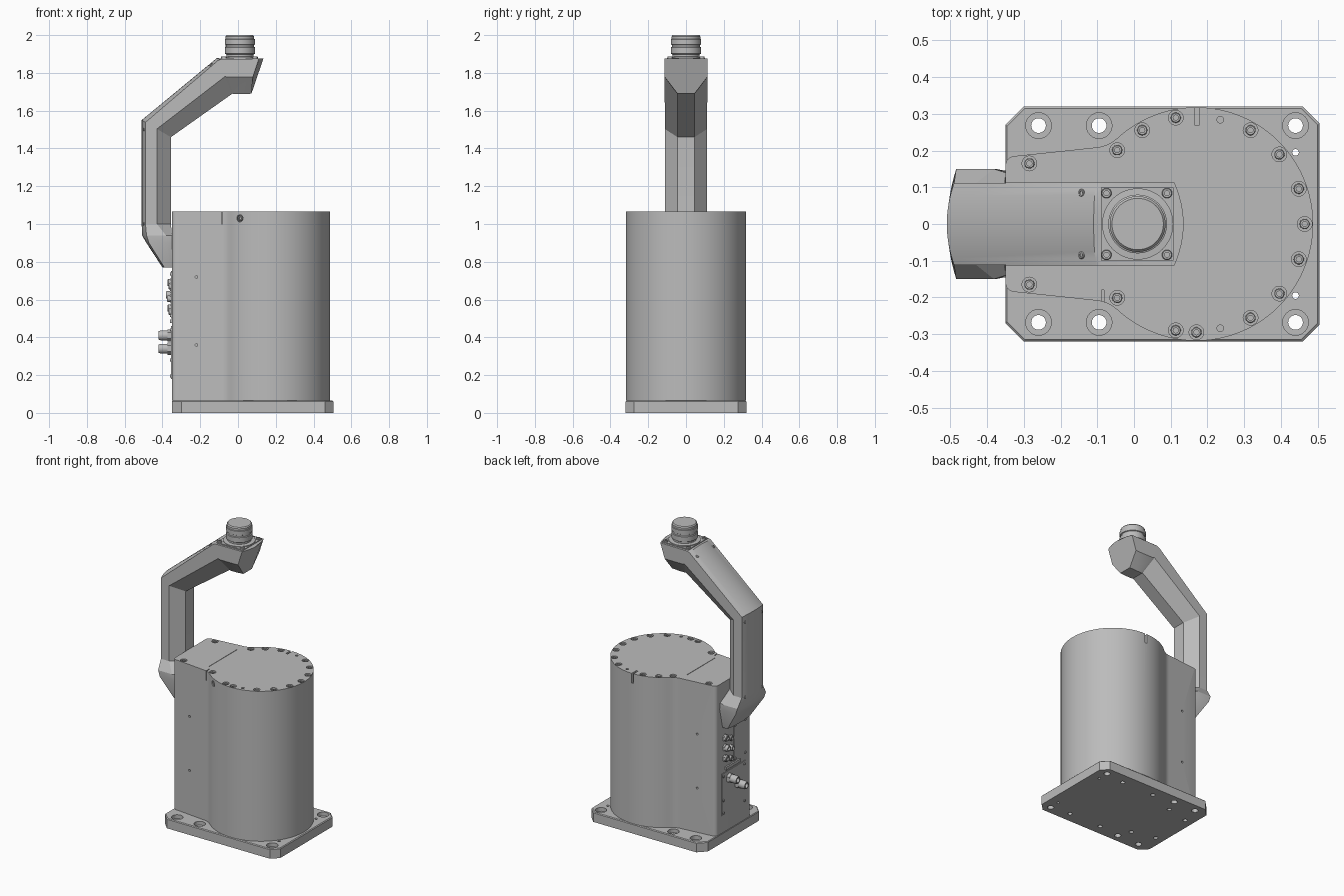
import bpy, bmesh, math
from mathutils import Vector

if "Cube" in bpy.data.objects:
    bpy.data.objects.remove(bpy.data.objects["Cube"])

grey = bpy.data.materials.new("machine_grey")
grey.use_nodes = True
GREY = (0.5, 0.5, 0.5, 1)
grey.diffuse_color = GREY
grey.node_tree.nodes["Principled BSDF"].inputs["Base Color"].default_value = GREY

X, Y, Z = Vector((1, 0, 0)), Vector((0, 1, 0)), Vector((0, 0, 1))


def finish(name, bm, smooth=True):
    bmesh.ops.recalc_face_normals(bm, faces=bm.faces)
    mesh = bpy.data.meshes.new(name)
    bm.to_mesh(mesh)
    bm.free()
    mesh.materials.append(grey)
    ob = bpy.data.objects.new(name, mesh)
    bpy.context.collection.objects.link(ob)
    if smooth:
        shade(ob)
    return ob


def select(ob):
    bpy.ops.object.select_all(action="DESELECT")
    ob.select_set(True)
    bpy.context.view_layer.objects.active = ob


def shade(ob):
    select(ob)
    bpy.ops.object.shade_smooth_by_angle(angle=math.radians(28))


def loft(bm, rings, close_ends=True):
    """Skin a list of closed rings of points."""
    rows = [[bm.verts.new(p) for p in ring] for ring in rings]
    n = len(rows[0])
    for a, b in zip(rows, rows[1:]):
        for i in range(n):
            j = (i + 1) % n
            bm.faces.new((a[i], a[j], b[j], b[i]))
    if close_ends:
        bm.faces.new(rows[0])
        bm.faces.new(rows[-1])


def prism(bm, outline, z0, z1):
    loft(bm, [[(x, y, z) for x, y in outline] for z in (z0, z1)])


def box(bm, x0, x1, y0, y1, z0, z1):
    prism(bm, [(x0, y0), (x1, y0), (x1, y1), (x0, y1)], z0, z1)


def lathe(bm, profile, origin, axis=Z, seg=24):
    """Turn (radius, height) pairs about an axis through origin."""
    turn = Z.rotation_difference(axis)
    loft(bm, [[Vector(origin) + turn @ Vector((r * math.cos(t), r * math.sin(t), h))
               for t in (2 * math.pi * i / seg for i in range(seg))] for r, h in profile])


def drill(bm, origin, axis, r, depth):
    lathe(bm, [(r, -depth), (r, 0.02)], origin, axis)


def screw(bm, origin, axis=Z, r=0.014):
    """Cap screw with a socket, its top at origin."""
    lathe(bm, [(r, -0.02), (r, -0.002), (r * 0.85, 0), (r * 0.5, 0), (r * 0.5, -0.008)], origin, axis, 18)


def cut(ob, bm):
    tool = finish("cutter", bm, False)
    tool.hide_render = True
    mod = ob.modifiers.new("cut", "BOOLEAN")
    mod.operation, mod.solver, mod.object, mod.use_self = "DIFFERENCE", "EXACT", tool, True
    select(ob)
    bpy.ops.object.modifier_apply(modifier="cut")
    bpy.data.objects.remove(tool)
    shade(ob)


def mirrored(half):
    return half + [(x, -y) for x, y in reversed(half)]


# Base plate with chamfered corners and counterbored mounting holes
BASE, TOP, CX, R = 0.065, 1.065, 0.17, 0.318
bm = bmesh.new()
plate = mirrored([(0.505, 0.275), (0.46, 0.32), (-0.30, 0.32), (-0.35, 0.27)])
loft(bm, [[(x, y, 0) for x, y in plate], [(x, y, BASE - 0.005) for x, y in plate],
          [(x * 0.99, y * 0.985, BASE) for x, y in plate]])
base = finish("base_plate", bm)
through, bores = bmesh.new(), bmesh.new()
for s in (1, -1):
    for x in (-0.26, -0.095, 0.44):
        drill(through, (x, s * 0.268, BASE), Z, 0.02, 0.1)
        drill(bores, (x, s * 0.268, BASE), Z, 0.035, 0.025)
    drill(through, (0.44, s * 0.195, BASE), Z, 0.009, 0.1)
    for x, y in ((-0.29, 0.14), (-0.13, 0.18), (0.06, 0.25), (0.3, 0.25)):
        drill(bores, (x, s * y, 0), -Z, 0.014, 0.03)
cut(base, through)
cut(base, bores)

# Body: drum blended into a tapered rear housing
def arc(cx, cy, r, a0, a1, n):
    return [(cx + r * math.cos(math.radians(a0 + (a1 - a0) * i / n)),
             cy + r * math.sin(math.radians(a0 + (a1 - a0) * i / n))) for i in range(n + 1)]

half = arc(CX, 0, R, 1, 132.6, 48) + arc(-0.113, 0.308, 0.1, -50, -86, 8)
half += arc(-0.325, 0.16, 0.025, 95, 180, 6)
bm = bmesh.new()
prism(bm, mirrored(half), BASE, TOP)
body = finish("body", bm)

# Lid screws, seams and pry slots
spots = [(CX + 0.295 * math.cos(math.radians(a)), 0.295 * math.sin(math.radians(a)))
         for a in (0, 19, -19, 40, -40, 60, -60, 101, -101, -90, 120, 137, -137)]
spots += [(-0.285, 0.165), (-0.285, -0.165)]
holes, screws = bmesh.new(), bmesh.new()
for x, y in spots:
    drill(holes, (x, y, TOP), Z, 0.02, 0.022)
    screw(screws, (x, y, TOP - 0.004))
for s in (1, -1):
    drill(holes, (0.235, s * 0.284, TOP), Z, 0.009, 0.03)
    for z in (0.36, 0.72):
        drill(holes, (-0.22, s * 0.197, z), s * Y, 0.007, 0.02)
drill(holes, (0.01, -0.274, 1.03), Vector((-0.5, -0.86, 0)), 0.019, 0.02)
screw(screws, (0.01, -0.274, 1.03), Vector((-0.5, -0.86, 0)))
cut(body, holes)
slots = bmesh.new()
box(slots, 0.165, 0.178, 0.27, 0.35, 1.0, TOP + 0.02)
box(slots, -0.088, -0.082, -0.25, -0.18, 1.0, TOP + 0.02)
box(slots, -0.11, -0.107, -0.15, 0.15, TOP - 0.004, TOP + 0.02)
cut(body, slots)
finish("lid_screws", screws)

# Cable arm: flared foot, vertical run, sloping run and head
def section(outer, inner, w, flat, bow, knee, tip=0.0):
    """Ring with a bowed outer side and a chamfered inner side."""
    pts = [(bow * (i / 6) ** 2, w * i / 6) for i in range(7)] + [(knee, w), (1, flat)]
    pts = [(f, y) for f, y in pts] + [(f, -y) for f, y in reversed(pts[1:])]
    o, i = Vector((outer[0], 0, outer[1])), Vector((inner[0], 0, inner[1]))
    return [o.lerp(i, f) + Y * y + X * tip * (1 - (y / w) ** 2) for f, y in pts]

bm = bmesh.new()
loft(bm, [
    section((-0.40, 0.77), (-0.35, 0.77), 0.12, 0.115, 0.2, 0.8),
    section((-0.485, 0.90), (-0.35, 0.90), 0.15, 0.145, 0.1, 0.8),
    section((-0.508, 0.94), (-0.35, 0.94), 0.15, 0.14, 0.15, 0.8),
    section((-0.51, 1.0), (-0.355, 1.0), 0.112, 0.045, 0.13, 0.52),
    section((-0.51, 1.55), (-0.355, 1.46), 0.112, 0.045, 0.13, 0.52),
    section((-0.11, 1.88), (-0.03, 1.69), 0.113, 0.045, 0.07, 0.52),
    section((-0.09, 1.875), (-0.02, 1.687), 0.113, 0.045, 0.01, 0.52),
    section((0.09, 1.875), (0.02, 1.687), 0.113, 0.045, 0.0, 0.52),
    section((0.11, 1.875), (0.05, 1.69), 0.113, 0.045, 0.0, 0.52, 0.025)])
finish("cable_arm", bm)

# Arm cover screws
bm = bmesh.new()
for s in (1, -1):
    screw(bm, (-0.145, s * 0.085, 1.845), Vector((-0.63, 0, 0.77)), 0.01)
    for z in (1.0, 1.5):
        screw(bm, (-0.499, s * 0.085, z), -X, 0.01)
    for x in (-0.075, 0.09):
        screw(bm, (x, s * 0.084, 1.888))
finish("arm_screws", bm)

# Head flange and round plug with its coupling rings
bm = bmesh.new()
box(bm, -0.09, 0.107, -0.1, 0.1, 1.86, 1.88)
finish("head_flange", bm, False)
bm = bmesh.new()
lathe(bm, [(0.097, 1.87), (0.097, 1.885), (0.072, 1.887), (0.072, 1.897), (0.08, 1.902),
           (0.08, 1.935), (0.075, 1.938), (0.075, 1.948), (0.08, 1.951), (0.08, 1.978),
           (0.076, 1.98), (0.076, 1.993), (0.07, 2.0)], (0.01, 0, 0), Z, 48)
finish("top_plug", bm)

# Rear connector panel
BACK = -0.35
bm = bmesh.new()
box(bm, BACK - 0.004, BACK + 0.01, -0.125, 0.125, 0.18, 0.46)
box(bm, BACK - 0.004, BACK + 0.01, -0.13, 0.0, 0.5, 0.75)
box(bm, BACK - 0.01, BACK + 0.01, -0.06, 0.09, 0.475, 0.495)
finish("rear_panels", bm, False)

def socket(bm, y, z, r, length):
    lathe(bm, [(r * 1.25, -0.01), (r * 1.25, length * 0.35)], (BACK, y, z), -X, 6)
    lathe(bm, [(r, 0), (r, length * 0.85), (r * 0.85, length), (r * 0.6, length),
               (r * 0.6, length * 0.6)], (BACK, y, z), -X)

bm = bmesh.new()
socket(bm, 0.05, 0.41, 0.026, 0.07)
socket(bm, -0.04, 0.34, 0.026, 0.07)
for z, length in ((0.69, 0.022), (0.625, 0.032), (0.555, 0.022)):
    socket(bm, 0.09, z, 0.02, length)
    socket(bm, 0.035, z - 0.02, 0.017, length * 0.8)
for s in (1, -1):
    for z in (0.195, 0.28, 0.44):
        screw(bm, (BACK - 0.009, s * 0.11, z), -X, 0.008)
for z in (0.515, 0.735):
    for y in (-0.118, -0.012):
        screw(bm, (BACK - 0.009, y, z), -X, 0.008)
finish("rear_connectors", bm)
